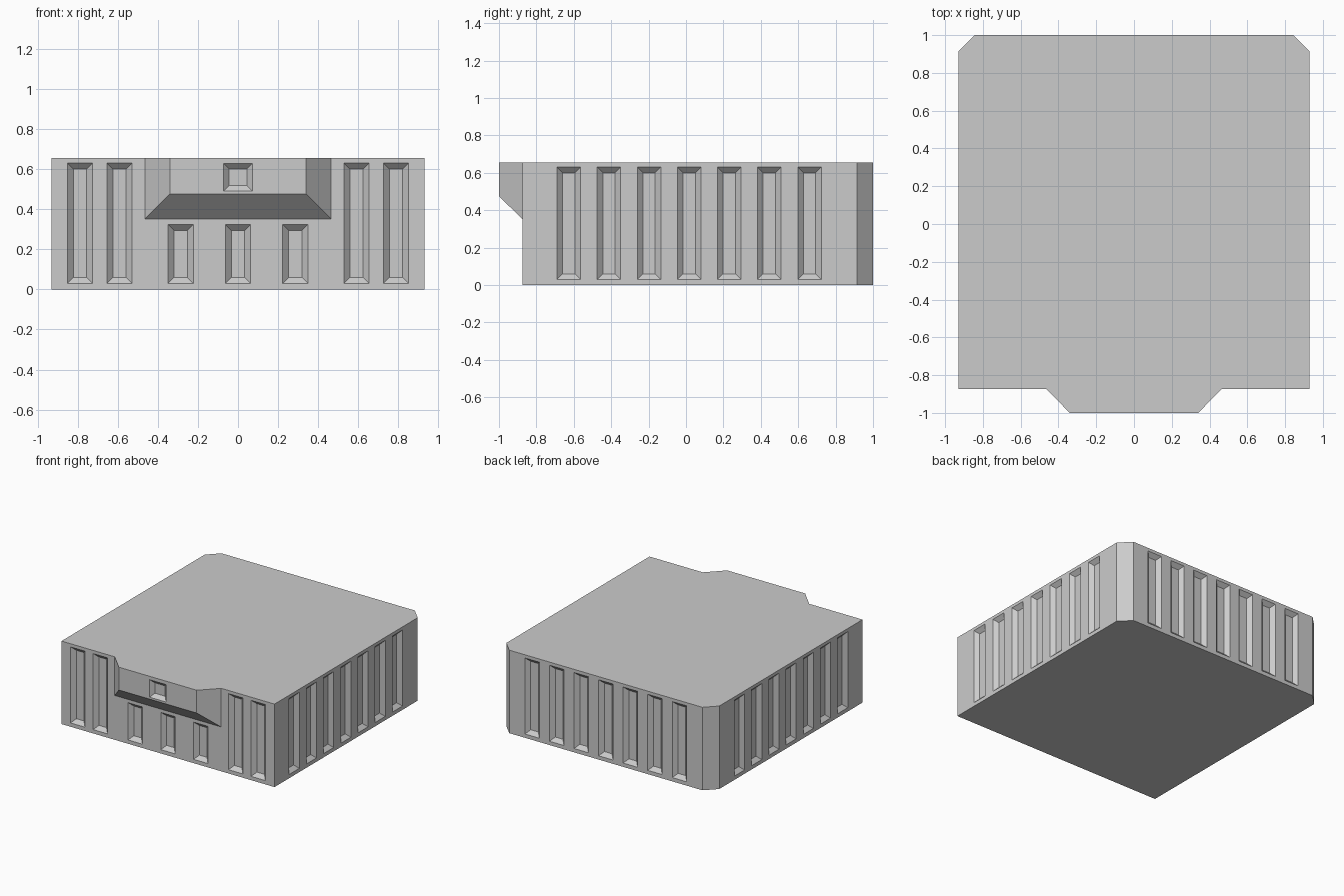
import bpy, bmesh
from math import radians
from mathutils import Matrix, Vector

if "Cube" in bpy.data.objects:
    bpy.data.objects.remove(bpy.data.objects["Cube"], do_unlink=True)

W, FRONT, BACK, H = 0.93, -0.873, 1.0, 0.655
CHAMFER, OUT = 0.087, 0.01

grey = bpy.data.materials.new("plain_grey")
grey.use_nodes = True
grey.diffuse_color = (0.6, 0.6, 0.6, 1)
grey.node_tree.nodes["Principled BSDF"].inputs["Base Color"].default_value = (0.6, 0.6, 0.6, 1)


def make_object(name, bm):
    bmesh.ops.recalc_face_normals(bm, faces=bm.faces)
    mesh = bpy.data.meshes.new(name)
    bm.to_mesh(mesh)
    bm.free()
    mesh.materials.append(grey)
    obj = bpy.data.objects.new(name, mesh)
    bpy.context.collection.objects.link(obj)
    return obj


def loft(bm, lower, upper):
    """Closed solid between two matching outlines."""
    a = [bm.verts.new(p) for p in lower]
    b = [bm.verts.new(p) for p in upper]
    bm.faces.new(a)
    bm.faces.new(b)
    for i in range(len(a)):
        j = (i + 1) % len(a)
        bm.faces.new((a[i], a[j], b[j], b[i]))


def slot(bm, angle, wall, u, z0, z1, width, inset):
    """Recess cutter with 45 degree sides; angle turns it from the front wall."""
    turn = Matrix.Rotation(radians(angle), 3, "Z")

    def ring(grow, y):
        w = width / 2 + grow
        return [turn @ Vector(p) for p in (
            (u - w, y, z0 - grow), (u + w, y, z0 - grow),
            (u + w, y, z1 + grow), (u - w, y, z1 + grow))]
    loft(bm, ring(OUT, -wall - OUT), ring(-inset, -wall + inset))


def carve(obj, bm):
    cutter = make_object("recess_cutter", bm)
    cutter.hide_render = True
    mod = obj.modifiers.new("recesses", "BOOLEAN")
    mod.operation, mod.solver, mod.object = "DIFFERENCE", "EXACT", cutter
    bpy.context.view_layer.objects.active = obj
    bpy.ops.object.modifier_apply(modifier=mod.name)
    bpy.data.objects.remove(cutter, do_unlink=True)


# Main block with two chamfered back corners
outline = [(-W, FRONT), (W, FRONT), (W, BACK - CHAMFER), (W - CHAMFER, BACK),
           (CHAMFER - W, BACK), (-W, BACK - CHAMFER)]
bm = bmesh.new()
loft(bm, [(x, y, 0) for x, y in outline], [(x, y, H) for x, y in outline])
block = make_object("main_block", bm)

# Tall slots on the sides and back, mixed slots on the front
bm = bmesh.new()
for i in range(-3, 4):
    step = i * 0.2145
    slot(bm, 90, W, 0.017 + step, 0.03, 0.63, 0.126, 0.03)
    slot(bm, -90, W, -0.017 + step, 0.03, 0.63, 0.126, 0.03)
    slot(bm, 180, BACK, step, 0.03, 0.63, 0.126, 0.03)
for side in (-1, 1):
    for x in (0.591, 0.788):
        slot(bm, 0, -FRONT, side * x, 0.03, 0.63, 0.126, 0.03)
for x in (-0.286, 0, 0.286):
    slot(bm, 0, -FRONT, x, 0.03, 0.324, 0.126, 0.03)
carve(block, bm)

# Front bay with bevelled sides and underside
bm = bmesh.new()
loft(bm, [(-0.465, FRONT, 0.35), (0.465, FRONT, 0.35), (0.34, -1, 0.475), (-0.34, -1, 0.475)],
     [(-0.465, FRONT, H), (0.465, FRONT, H), (0.34, -1, H), (-0.34, -1, H)])
bay = make_object("front_bay", bm)
bm = bmesh.new()
slot(bm, 0, 1.0, 0, 0.49, 0.628, 0.145, 0.028)
carve(bay, bm)
